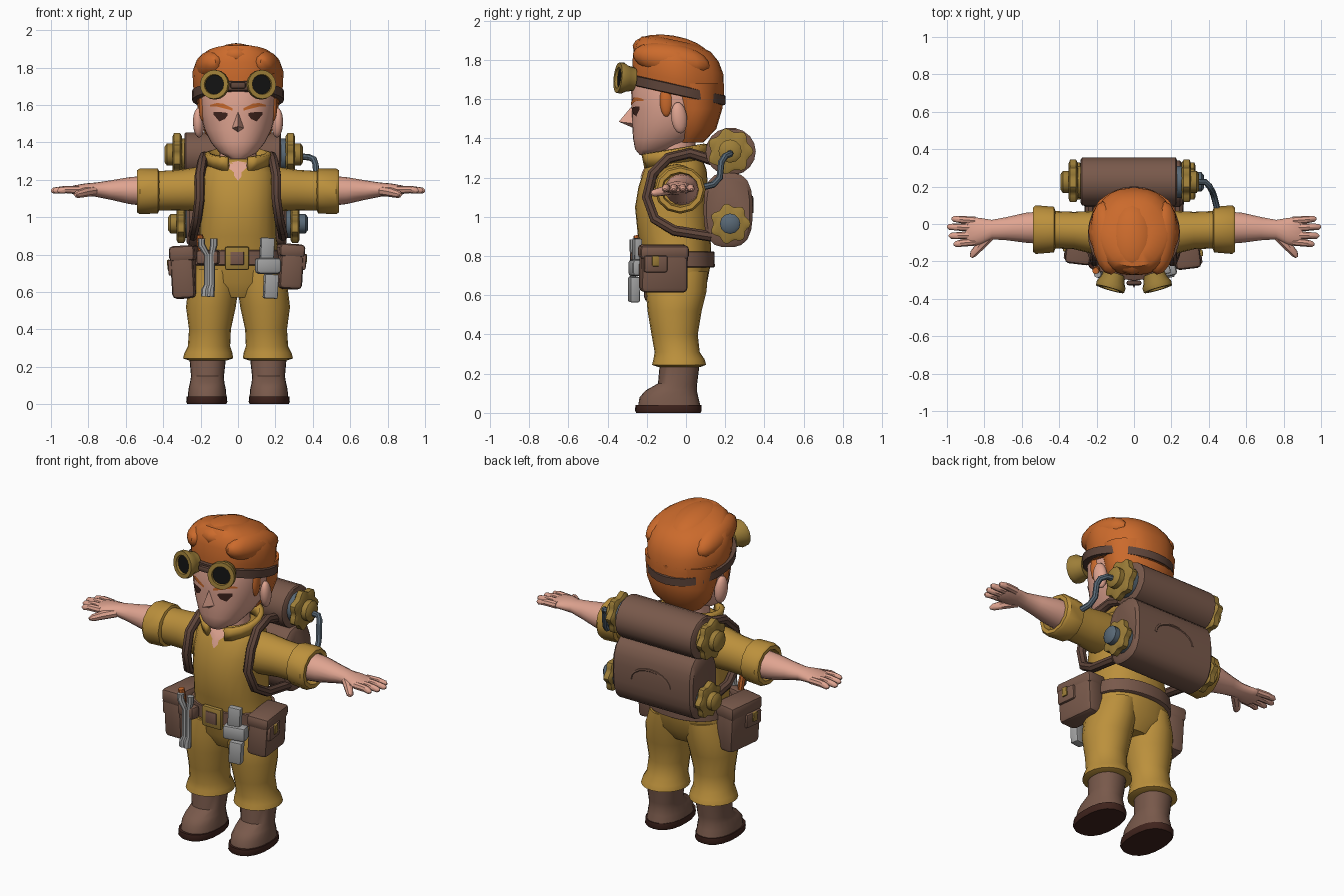
import bpy, bmesh, math
from mathutils import Vector
from mathutils.bvhtree import BVHTree


def mat(name, r, g, b):
    m = bpy.data.materials.new(name)
    m.diffuse_color = (r, g, b, 1)
    return m


CLOTH = mat("ochre_cloth", .50, .28, .045)
SKIN = mat("skin", .74, .37, .28)
HAIR = mat("orange_hair", .60, .145, .025)
LEATHER = mat("brown_leather", .19, .10, .07)
STRAP = mat("dark_leather", .115, .06, .043)
BRASS = mat("brass", .34, .21, .04)
DARK = mat("dark_brown", .05, .017, .012)
STEEL = mat("steel", .36, .36, .36)
SLATE = mat("slate_metal", .10, .14, .18)
BLACK = mat("black_glass", .006, .006, .006)


def finish(bm, name, m):
    bmesh.ops.recalc_face_normals(bm, faces=bm.faces)
    me = bpy.data.meshes.new(name)
    bm.to_mesh(me)
    bm.free()
    me.materials.append(m)
    o = bpy.data.objects.new(name, me)
    bpy.context.collection.objects.link(o)
    return o


def skin_rings(bm, rings, caps=True):
    vs = [[bm.verts.new(p) for p in r] for r in rings]
    n = len(vs[0])
    for a, b in zip(vs, vs[1:]):
        for i in range(n):
            j = (i + 1) % n
            bm.faces.new((a[i], a[j], b[j], b[i]))
    if caps:
        bm.faces.new(vs[0])
        bm.faces.new(vs[-1])


def loft(name, rings, m, axis="z", n=20, p=2.0, wave=(0, 0), shear=0):
    """rings: (position on axis, centre a, centre b, radius a, radius b)"""
    out = []
    for t, ca, cb, ra, rb in rings:
        ring = []
        for i in range(n):
            w = 2 * math.pi * i / n
            c, s = math.cos(w), math.sin(w)
            k = (abs(c) ** p + abs(s) ** p) ** (-1 / p) * (1 + wave[1] * math.cos(wave[0] * w))
            a, b = ca + ra * c * k, cb + rb * s * k
            v = {"z": (a, b, t), "x": (t, a, b), "y": (a, t, b)}[axis]
            ring.append((v[0], v[1], v[2] + shear * (v[1] + .05)))
        out.append(ring)
    bm = bmesh.new()
    skin_rings(bm, out)
    return finish(bm, name, m)


def tube(name, pts, radii, m, n=8):
    pts = [Vector(q) for q in pts]
    if not isinstance(radii, (list, tuple)):
        radii = [radii] * len(pts)
    rings = []
    for i, q in enumerate(pts):
        d = (pts[min(i + 1, len(pts) - 1)] - pts[max(i - 1, 0)]).normalized()
        u = d.orthogonal().normalized() if i == 0 else (u - d * u.dot(d)).normalized()
        v = d.cross(u)
        rings.append([q + (u * math.cos(2 * math.pi * k / n) + v * math.sin(2 * math.pi * k / n)) * radii[i]
                      for k in range(n)])
    bm = bmesh.new()
    skin_rings(bm, rings)
    return finish(bm, name, m)


def box(name, loc, size, m, bevel=.01, rot=(0, 0, 0)):
    bm = bmesh.new()
    bmesh.ops.create_cube(bm, size=1)
    bmesh.ops.scale(bm, vec=size, verts=bm.verts)
    bmesh.ops.bevel(bm, geom=bm.edges[:], offset=bevel, segments=2, profile=.5, affect="EDGES")
    o = finish(bm, name, m)
    o.location, o.rotation_euler = loc, rot
    return o


def ball(name, loc, size, m, rot=(0, 0, 0)):
    bm = bmesh.new()
    bmesh.ops.create_uvsphere(bm, u_segments=16, v_segments=10, radius=1)
    bmesh.ops.scale(bm, vec=size, verts=bm.verts)
    o = finish(bm, name, m)
    o.location, o.rotation_euler = loc, rot
    return o


def plate(name, base, cols, m):
    """thin painted strip laid on the front of a base part; cols: (x, z low, z high)"""
    src = bmesh.new()
    src.from_mesh(base.data)
    tree = BVHTree.FromBMesh(src)
    bm = bmesh.new()
    grid = []
    for x, lo, hi in cols:
        col = []
        for k in range(4):
            z = lo + (hi - lo) * k / 3
            hit = tree.ray_cast(Vector((x, -1, z)), Vector((0, 1, 0)))[0]
            col.append(bm.verts.new((x, (hit.y if hit else -.2) - .005, z)))
        grid.append(col)
    for a, b in zip(grid, grid[1:]):
        for k in range(3):
            bm.faces.new((a[k], b[k], b[k + 1], a[k + 1]))
    src.free()
    o = finish(bm, name, m)
    if sum(f.normal.y for f in o.data.polygons) > 0:
        o.data.flip_normals()
    return o


# torso and neck
torso = loft("torso", [(.57, 0, -.05, .12, .10), (.65, 0, -.045, .24, .15), (.78, 0, -.04, .225, .17),
                       (.9, 0, -.06, .205, .185), (1.05, 0, -.07, .205, .19), (1.15, 0, -.065, .205, .178),
                       (1.24, 0, -.055, .195, .16), (1.29, 0, -.05, .15, .135), (1.31, 0, -.05, .11, .11)],
             CLOTH, n=24, p=2.3)
loft("neck", [(1.22, 0, -.06, .10, .10), (1.42, 0, -.05, .10, .10)], SKIN)
plate("open_neckline", torso, [(-.065, 1.275, 1.288), (0, 1.195, 1.30), (.065, 1.275, 1.288)], SKIN)
# open collar, higher at the back
bm = bmesh.new()
prev = None
for i in range(21):
    w = math.radians(-90 + 20 + 320 * i / 20)
    c, s = math.cos(w), math.sin(w)
    y = -.06 + .15 * s
    lo = bm.verts.new((.15 * c, y, 1.275 + .17 * (y + .06)))
    hi = bm.verts.new((.165 * c, -.06 + .165 * s, 1.345 + .17 * (y + .06)))
    if prev:
        bm.faces.new((prev[0], lo, hi, prev[1]))
    prev = (lo, hi)
sol = finish(bm, "collar", CLOTH).modifiers.new("thickness", "SOLIDIFY")
sol.thickness, sol.offset = .028, 0

# head and hair
head = loft("head", [(1.315, 0, -.19, .045, .045), (1.345, 0, -.155, .10, .105), (1.40, 0, -.11, .145, .16),
                     (1.47, 0, -.07, .18, .205), (1.55, 0, -.055, .20, .222), (1.65, 0, -.05, .205, .23),
                     (1.75, 0, -.05, .19, .20)], SKIN, n=28, p=2.2)
bm = bmesh.new()
for q in [(0, -.268, 1.575), (0, -.343, 1.485), (-.036, -.262, 1.475), (.036, -.262, 1.475), (0, -.265, 1.452),
          (0, -.22, 1.5)]:
    bm.verts.new(q)
bmesh.ops.convex_hull(bm, input=bm.verts)
finish(bm, "nose", SKIN)
loft("back_hair", [(1.38, 0, .02, .11, .07), (1.45, 0, .04, .178, .115), (1.55, 0, .045, .212, .14),
                   (1.68, 0, .03, .228, .165)], HAIR)
loft("hair_cap", [(1.62, 0, -.04, .22, .235), (1.70, 0, -.04, .236, .238), (1.78, 0, -.04, .24, .235),
                  (1.84, 0, -.045, .218, .215), (1.88, 0, -.05, .17, .18), (1.90, 0, -.05, .09, .11)],
     HAIR, n=30, wave=(6, .015), shear=-.22)
for x, z, sx, a in [(-.145, 1.80, .085, .12), (-.01, 1.84, .13, 0), (.145, 1.80, .085, -.12)]:
    ball("hair_lock", (x, -.075, z), (sx, .20, .085), HAIR, (-.17, 0, a))
loft("goggle_strap", [(1.622, 0, -.05, .232, .238), (1.625, 0, -.05, .245, .25), (1.672, 0, -.05, .247, .252),
                      (1.676, 0, -.05, .23, .24)], STRAP, n=28, shear=-.22)
box("goggle_bridge", (0, -.315, 1.705), (.08, .025, .035), STRAP)

for s in (-1, 1):
    # face details
    ball("ear", (s * .21, -.035, 1.505), (.03, .042, .08), SKIN, (.12, 0, s * .25))
    ball("sideburn", (s * .186, -.10, 1.595), (.024, .035, .085), HAIR)
    plate("eye", head, [(s * .055, 1.545, 1.555), (s * .07, 1.525, 1.56), (s * .10, 1.512, 1.562),
                        (s * .13, 1.548, 1.562)], DARK)
    plate("eyebrow", head, [(s * .03, 1.57, 1.582), (s * .08, 1.583, 1.608), (s * .115, 1.592, 1.61),
                            (s * .15, 1.592, 1.6)], HAIR)
    # goggles
    rim = loft("goggle_rim", [(.035, 0, 0, .06, .06), (0, 0, 0, .066, .066), (-.025, 0, 0, .08, .08),
                              (-.05, 0, 0, .078, .078), (-.05, 0, 0, .054, .054), (-.03, 0, 0, .05, .05)],
               BRASS, "y", 16)
    lens = loft("goggle_lens", [(-.025, 0, 0, .054, .054), (-.037, 0, 0, .054, .054)], BLACK, "y", 16)
    for o in (rim, lens):
        o.location, o.rotation_euler = (s * .115, -.30, 1.705), (-.1, 0, s * .28)
    # arm
    loft("sleeve", [(s * .10, -.05, 1.16, .11, .11), (s * .22, -.045, 1.15, .115, .118),
                    (s * .32, -.035, 1.145, .10, .108), (s * .44, -.03, 1.14, .10, .105)], CLOTH, "x")
    loft("sleeve_cuff", [(s * .42, -.03, 1.14, .10, .10), (s * .428, -.03, 1.14, .122, .12),
                         (s * .525, -.03, 1.138, .13, .122), (s * .54, -.03, 1.138, .118, .112),
                         (s * .54, -.03, 1.138, .095, .09), (s * .50, -.03, 1.138, .09, .08)], CLOTH, "x", 12)
    loft("forearm_and_palm", [(s * .48, -.02, 1.14, .088, .082), (s * .58, -.02, 1.142, .08, .072),
                              (s * .68, -.025, 1.145, .062, .052), (s * .76, -.03, 1.147, .052, .038),
                              (s * .82, -.04, 1.147, .072, .033), (s * .88, -.04, 1.145, .078, .024),
                              (s * .90, -.04, 1.145, .07, .014)], SKIN, "x", 16)
    for y0, x1, y1 in [(.018, .975, .028), (-.02, 1.0, -.015), (-.06, .99, -.063), (-.095, .965, -.108)]:
        tube("finger", [(s * .85, y0, 1.147), (s * .92, (y0 + y1) / 2, 1.148), (s * (x1 - .012), y1, 1.142),
                        (s * x1, y1, 1.14)], [.021, .02, .016, .006], SKIN)
    tube("thumb", [(s * .77, -.065, 1.14), (s * .82, -.115, 1.132), (s * .86, -.16, 1.122), (s * .87, -.178, 1.12)],
         [.026, .025, .02, .008], SKIN)
    # leg and boot
    loft("trouser_leg", [(.235, s * .16, -.035, .105, .11), (.245, s * .16, -.035, .134, .138),
                         (.275, s * .158, -.036, .128, .13), (.31, s * .155, -.045, .113, .115),
                         (.40, s * .15, -.058, .112, .118), (.52, s * .145, -.058, .133, .138),
                         (.62, s * .132, -.05, .134, .155), (.72, s * .115, -.045, .115, .155)], CLOTH)
    loft("boot", [(.03, s * .165, -.085, .104, .16), (.08, s * .165, -.087, .10, .15),
                  (.115, s * .165, -.075, .092, .13), (.15, s * .163, -.043, .088, .10),
                  (.27, s * .162, -.03, .10, .102)], LEATHER, p=2.3)
    loft("boot_sole", [(0, s * .167, -.09, .104, .164), (.012, s * .167, -.09, .11, .17),
                       (.04, s * .167, -.09, .107, .168)], DARK, p=2.4)
    # shoulder strap, a loop around the arm
    tube("shoulder_strap", [(s * .17, .13, 1.29), (s * .18, .02, 1.325), (s * .19, -.09, 1.30),
                            (s * .205, -.17, 1.22), (s * .205, -.20, 1.10), (s * .22, -.16, .99),
                            (s * .235, -.06, .93), (s * .24, .13, .90)], .027, STRAP)
    # lobed valve knobs on both ends of the two rolls
    for nm, z, r in (("upper", 1.335, .108), ("lower", .965, .095)):
        b = -.28 if s < 0 else .235
        if nm == "lower":
            b = s * .26
        loft(nm + "_knob_collar", [(b - s * .02, .225, z, r * .8, r * .8), (b + s * .03, .225, z, r * .8, r * .8)],
             SLATE if nm == "lower" or s > 0 else BRASS, "x", 16)
        loft(nm + "_knob", [(b + s * .02, .225, z, r * .85, r * .85), (b + s * .03, .225, z, r, r),
                            (b + s * .062, .225, z, r, r), (b + s * .07, .225, z, r * .82, r * .82)],
             BRASS, "x", 42, wave=(7, .10))
        loft(nm + "_knob_hub", [(b + s * .06, .225, z, r * .55, r * .55), (b + s * .10, .225, z, r * .55, r * .55),
                                (b + s * .113, .225, z, r * .38, r * .38)],
             SLATE if nm == "lower" and s > 0 else BRASS, "x", 12)

# backpack
loft("pack_roll", [(-.285, .228, 1.333, .115, .115), (-.278, .228, 1.333, .128, .122),
                   (.223, .228, 1.333, .128, .122), (.23, .228, 1.333, .115, .115)], LEATHER, "x", 18)
loft("pack_body", [(-.275, .215, 1.035, .11, .17), (-.26, .215, 1.035, .125, .19),
                   (.245, .215, 1.035, .125, .19), (.26, .215, 1.035, .11, .17)], LEATHER, "x", 24, 2.9)
tube("pack_pocket_seam", [(.13 * math.cos(w), .335, 1.02 + .08 * math.sin(w))
                          for w in [math.pi * i / 10 for i in range(11)]], .009, LEATHER, 6)
tube("air_pipe", [(.33, .225, 1.325), (.38, .225, 1.32), (.405, .20, 1.31), (.415, .18, 1.28), (.42, .172, 1.20),
                  (.43, .14, 1.165), (.45, .06, 1.145)], .017, SLATE)

# belt and buckle
loft("belt", [(.742, 0, -.04, .235, .18), (.746, 0, -.04, .243, .187), (.82, 0, -.042, .24, .187),
              (.824, 0, -.042, .23, .18)], LEATHER, n=24, p=2.2)
box("buckle", (-.005, -.235, .78), (.13, .03, .125), BRASS, .012)
box("buckle_inset", (-.005, -.249, .78), (.072, .01, .07), LEATHER, .003)

# side pouches with lids and clasps
for nm, s, x, y, z, h in (("left", -1, -.285, -.09, .705, .28), ("right", 1, .275, -.115, .735, .24)):
    r = (0, s * .06, s * .12)
    box(nm + "_pouch", (x, y, z), (.125, .24, h), LEATHER, .025, r)
    box(nm + "_pouch_lid", (x + s * .003, y, z + h * .36), (.138, .252, h * .3), LEATHER, .022, r)
    box(nm + "_pouch_pocket", (x + s * .068, y - .04, z + .025), (.03, .12, .085), LEATHER, .01, r)
    box(nm + "_pouch_clasp", (x + s * .084, y - .04, z + .04), (.016, .035, .055), BRASS, .005, r)

# tools on the front of the belt
box("tool_loop", (-.16, -.245, .785), (.12, .06, .075), LEATHER, .015, (0, 0, -.2))
for x0, x1 in ((-.165, -.195), (-.14, -.13)):
    tube("wrench", [(x0 - .01, -.272, .575), (x0 - .008, -.272, .61), (x0, -.27, .64), (x0, -.27, .80),
                    (x1, -.268, .85), (x1, -.268, .885)], [.024, .024, .016, .016, .02, .02], STEEL)
tube("screwdriver_handle", [(-.195, -.235, .78), (-.20, -.245, .86), (-.205, -.25, .905)], [.013, .02, .018], HAIR)
box("tool_holder", (.16, -.25, .74), (.135, .07, .085), STEEL, .018, (0, 0, .2))
box("flat_tool_blade", (.175, -.265, .63), (.075, .05, .13), STEEL, .008, (0, .05, .2))
box("flat_tool_handle", (.155, -.25, .83), (.075, .04, .12), STEEL, .008, (0, .05, .2))

# smooth shading with sharp creases
for o in bpy.context.scene.objects:
    o.select_set(True)
    bpy.context.view_layer.objects.active = o
bpy.ops.object.shade_smooth_by_angle(angle=math.radians(40))
